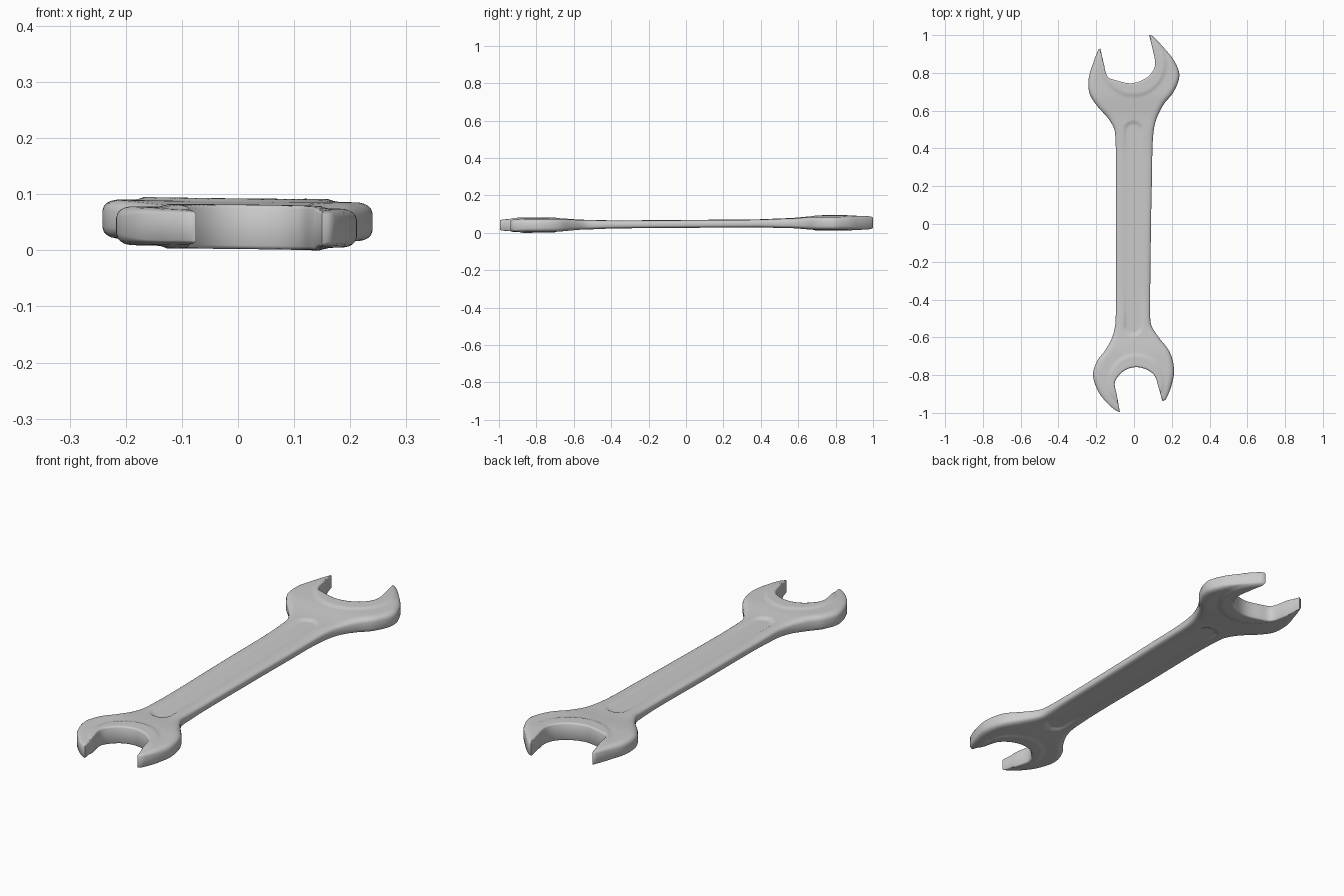
import bpy, bmesh, math
from mathutils import Vector, kdtree
from mathutils.geometry import delaunay_2d_cdt

if "Cube" in bpy.data.objects:
    bpy.data.objects.remove(bpy.data.objects["Cube"])

# Outline in four open runs, clockwise: right side, small jaw, left side, large jaw
RIGHT = [(.08, 1), (.095, .998), (.165, .925), (.215, .86), (.24, .785), (.21, .70), (.155, .63),
         (.115, .545), (.10, .45), (.095, .24), (.09, 0), (.086, -.5), (.095, -.545), (.135, -.605),
         (.19, -.68), (.212, -.77), (.20, -.85), (.167, -.93), (.15, -.937)]
SMALL_JAW = [(.15, -.937), (.13, -.865), (.11, -.805), (.07, -.772), (.015, -.758), (-.04, -.77),
             (-.085, -.808), (-.102, -.845), (-.09, -.91), (-.075, -.995)]
LEFT = [(-.075, -.995), (-.092, -.99), (-.145, -.945), (-.19, -.885), (-.217, -.80), (-.195, -.725),
        (-.15, -.665), (-.112, -.59), (-.097, -.5), (-.096, 0), (-.10, .48), (-.13, .55),
        (-.195, .625), (-.235, .69), (-.24, .77), (-.215, .855), (-.187, .926), (-.178, .928)]
LARGE_JAW = [(-.178, .928), (-.16, .85), (-.14, .78), (-.10, .762), (-.015, .745), (.06, .77),
             (.10, .81), (.112, .85), (.10, .92), (.08, 1)]


def smooth(a, b, t):
    t = max(0, min(1, (t - a) / (b - a)))
    return t * t * (3 - 2 * t)


def spline(points, step=.011):
    """Catmull-Rom samples through the points, last point left out."""
    p = [Vector(q) for q in points]
    p = [2 * p[0] - p[1]] + p + [2 * p[-1] - p[-2]]
    out = []
    for a, b, c, d in zip(p, p[1:], p[2:], p[3:]):
        # limit tangents to the segment length so uneven spacing does not overshoot
        size = (c - b).length
        t0 = (c - a).normalized() * size
        t1 = (d - b).normalized() * size
        n = max(1, math.ceil(size / step))
        for i in range(n):
            t = i / n
            out.append(b * (2*t**3 - 3*t*t + 1) + t0 * (t**3 - 2*t*t + t)
                       + c * (3*t*t - 2*t**3) + t1 * (t**3 - t*t))
    return out


def tree(points):
    kd = kdtree.KDTree(len(points))
    for i, p in enumerate(points):
        kd.insert((p.x, p.y, 0), i)
    kd.balance()
    return lambda q: kd.find((q.x, q.y, 0))[2]


runs = [spline(r) for r in (RIGHT, SMALL_JAW, LEFT, LARGE_JAW)]
outline = sum(runs, [])[::-1]
outer_dist = tree(runs[0] + runs[2])
jaw_dist = tree(runs[1] + runs[3])
edge_dist = tree(outline)

# Plan points: outline, inset rings for the rounded rim, then an even interior grid
points = list(outline)
n = len(outline)
for inset in (.003, .008, .015, .024):
    for i, p in enumerate(outline):
        along = (outline[(i + 1) % n] - outline[i - 1]).normalized()
        q = p + Vector((-along.y, along.x)) * inset
        if edge_dist(q) > inset * .9:
            points.append(q)
GRID = .01
for iy in range(-100, 101):
    for ix in range(-25, 26):
        q = Vector(((ix + .5 * (iy % 2)) * GRID, iy * GRID))
        if edge_dist(q) > .031:
            points.append(q)
plan, _, tris, *_ = delaunay_2d_cdt(points, [], [list(range(n))], 1, 1e-6)


def rounded(d, radius, start):
    """Edge rounding: start at the rim, 1 once d reaches the radius."""
    t = 1 - min(1, d / radius)
    return start + (1 - start) * math.sqrt(1 - t * t)


def half_thickness(p):
    y = abs(p.y)
    # slim shank swelling into the heads, thinning at the tips
    h = .0205 + .005 * smooth(.35, .56, y) + .009 * smooth(.54, .70, y) - .004 * smooth(.85, 1, y)
    # raised crescent pad around each jaw
    centre, r = (Vector((-.003, .85)), .17) if p.y > 0 else (Vector((.01, -.835)), .143)
    h += .005 * (1 - smooth(r - .008, r + .008, (p - centre).length))
    # sunken panel along the shank
    nearest = Vector((-.004, max(-.54, min(.495, p.y))))
    inside = 1 - smooth(.038, .05, (p - nearest).length)
    h += (min(h, .0185) - h) * inside
    # soft outer rim, crisp jaw rim
    rim = .42 + .35 * smooth(.82, .96, y)
    return h * min(rounded(outer_dist(p), .028, rim), rounded(jaw_dist(p), .008, .84))


# Wrench body: the plan lifted to a top and a bottom skin joined by a side wall
bm = bmesh.new()
used = sorted({i for f in tris for i in f})
top, bottom = {}, {}
for i in used:
    p = plan[i]
    mid = .0475 + .0075 * p.y - .012 * p.x
    h = half_thickness(p)
    top[i] = bm.verts.new((p.x, p.y, mid + h))
    bottom[i] = bm.verts.new((p.x, p.y, mid - h))
edges = set()
for f in tris:
    bm.faces.new([top[i] for i in f])
    bm.faces.new([bottom[i] for i in reversed(f)])
    edges.update(zip(f, list(f[1:]) + [f[0]]))
for a, b in edges:
    if (b, a) not in edges:
        bm.faces.new((top[b], top[a], bottom[a], bottom[b]))
bmesh.ops.recalc_face_normals(bm, faces=bm.faces)
low = min(v.co.z for v in bm.verts)
bmesh.ops.translate(bm, verts=bm.verts, vec=(0, 0, -low))

mesh = bpy.data.meshes.new("open_end_wrench")
bm.to_mesh(mesh)
bm.free()
wrench = bpy.data.objects.new("open_end_wrench", mesh)
bpy.context.collection.objects.link(wrench)
bpy.context.view_layer.objects.active = wrench
wrench.select_set(True)
bpy.ops.object.shade_smooth_by_angle(angle=math.radians(50))
